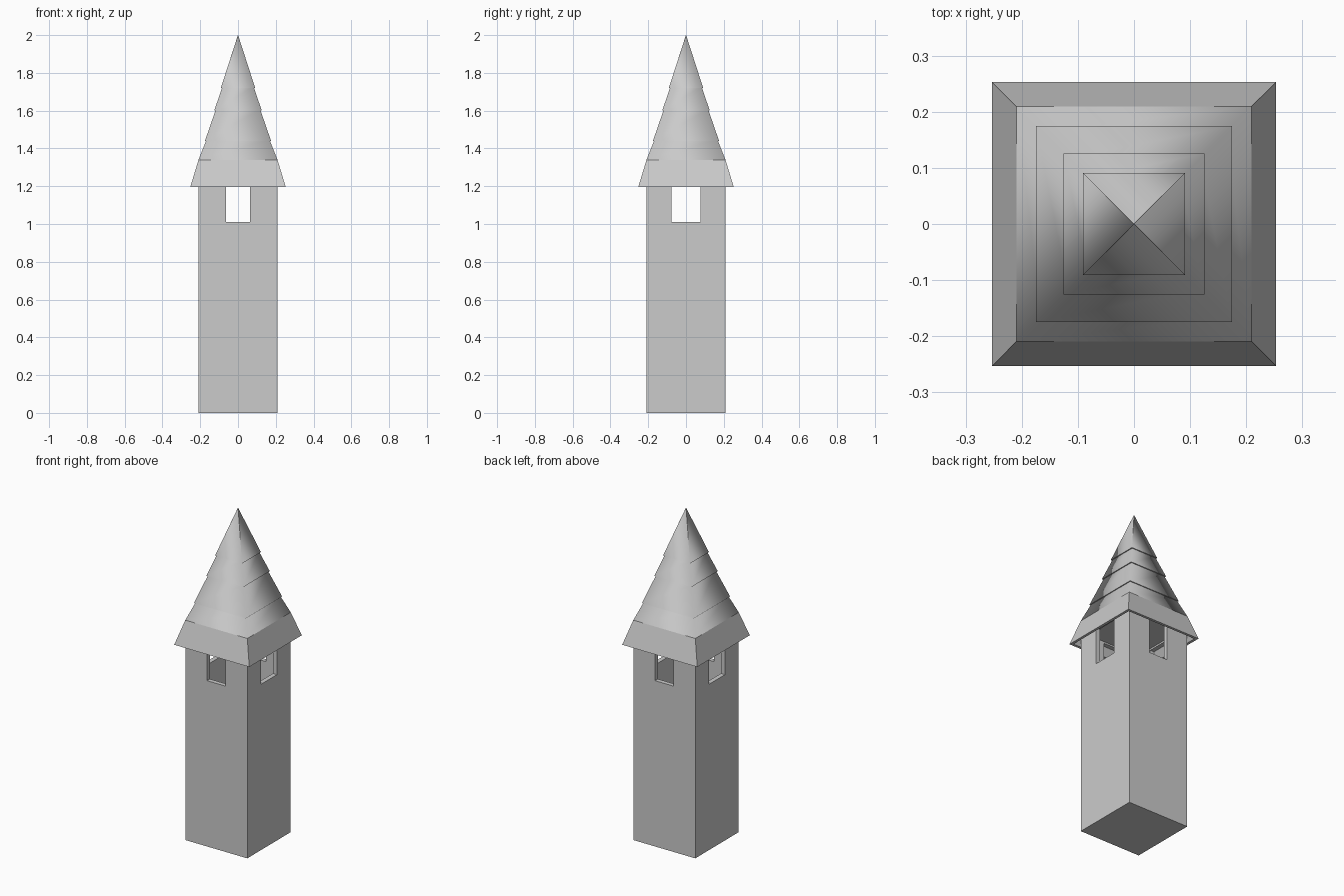
import bpy, bmesh

if "Cube" in bpy.data.objects:
    bpy.data.objects.remove(bpy.data.objects["Cube"])

# Mid grey shared by all parts
grey = bpy.data.materials.new("stone_grey")
grey.diffuse_color = (0.56, 0.56, 0.56, 1)
grey.use_nodes = True
grey.node_tree.nodes["Principled BSDF"].inputs["Base Color"].default_value = grey.diffuse_color


def square_loft(name, rings, smooth=False):
    """Loft square rings given as (half width, height); both ends are closed flat."""
    bm = bmesh.new()
    loops = []
    for h, z in rings:
        loops.append([bm.verts.new((sx * h, sy * h, z))
                      for sx, sy in ((-1, -1), (1, -1), (1, 1), (-1, 1))])
    for a, b in zip(loops, loops[1:]):
        for i in range(4):
            j = (i + 1) % 4
            bm.faces.new((a[i], a[j], b[j], b[i])).smooth = smooth
    bm.faces.new(loops[0])
    bm.faces.new(loops[-1])
    bmesh.ops.recalc_face_normals(bm, faces=bm.faces)
    # Keep the flat caps out of the smooth shading
    for f in bm.faces:
        if not f.smooth:
            for e in f.edges:
                e.smooth = False
    mesh = bpy.data.meshes.new(name)
    bm.to_mesh(mesh)
    bm.free()
    mesh.materials.append(grey)
    obj = bpy.data.objects.new(name, mesh)
    bpy.context.collection.objects.link(obj)
    return obj


# Hollow square shaft with a closed bottom
W, WALL, TOP = 0.2085, 0.027, 1.25
shaft = square_loft("tower_shaft", [(W, 0), (W, TOP), (W - WALL, TOP), (W - WALL, 0.03)])

# Belfry openings cut straight through in both directions
SILL, HEAD = 1.01, 1.24
for name, size in (("opening_cutter_front", (0.126, 1)), ("opening_cutter_side", (1, 0.154))):
    bpy.ops.mesh.primitive_cube_add(size=1, location=(0, 0, (SILL + HEAD) / 2))
    cutter = bpy.context.object
    cutter.name = name
    cutter.scale = (*size, HEAD - SILL)
    cutter.data.materials.append(grey)
    cutter.hide_render = True
    cutter.hide_set(True)
    cutter.display_type = 'WIRE'
    mod = shaft.modifiers.new(name, 'BOOLEAN')
    mod.operation = 'DIFFERENCE'
    mod.solver = 'EXACT'
    mod.object = cutter

# Flat eave skirt, hollow underneath
square_loft("eave_skirt", [(0.205, 1.25), (0.237, 1.195), (0.253, 1.195), (0.209, 1.34)])

# Smooth shaded roof tiers, each tucked under the next one
edges = [(0.209, 1.34), (0.175, 1.44), (0.126, 1.60), (0.091, 1.72)]
for n, (half, z) in enumerate(edges):
    if n < 3:
        next_half, next_z = edges[n + 1]
        end = (next_half - 0.009, next_z + 0.008)
    else:
        end = (0.0005, 2.0)
    square_loft(f"roof_tier_{n + 1}", [(half, z), end], smooth=True)
